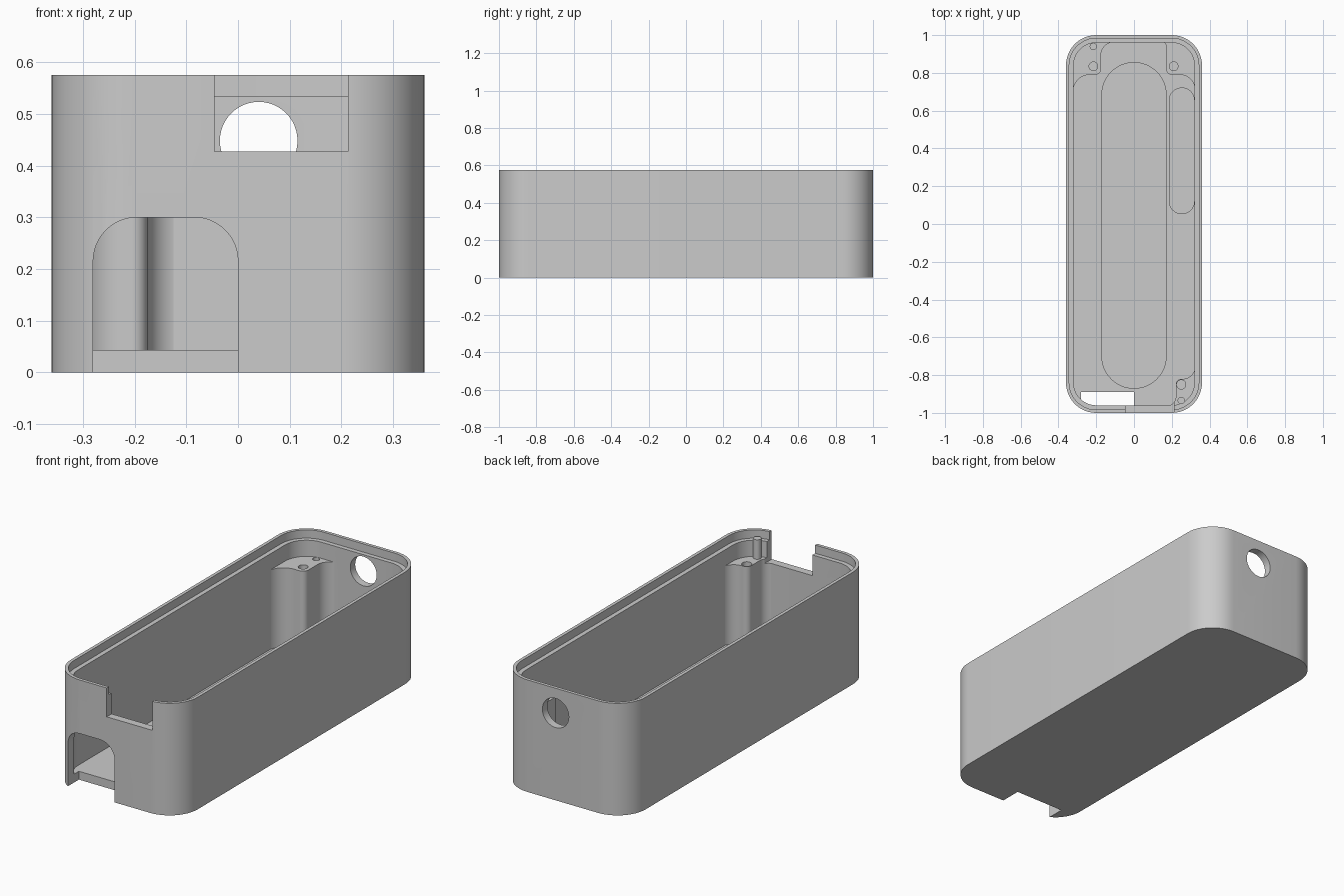
import bpy
import bmesh
from math import cos, sin, pi
from mathutils import Vector

cube = bpy.data.objects.get("Cube")
if cube:
    bpy.data.objects.remove(cube, do_unlink=True)

grey = bpy.data.materials.new("plain_grey")
grey.use_nodes = True
grey.diffuse_color = (0.6, 0.6, 0.6, 1)
grey.node_tree.nodes["Principled BSDF"].inputs["Base Color"].default_value = (0.6, 0.6, 0.6, 1)


def outline(corners, steps=12):
    """Right-angled outline; each corner is (u, v, fillet radius)."""
    points = []
    for i, (u, v, r) in enumerate(corners):
        p = Vector((u, v))
        if r == 0:
            points.append(p)
            continue
        to_prev = (Vector(corners[i - 1][:2]) - p).normalized()
        to_next = (Vector(corners[(i + 1) % len(corners)][:2]) - p).normalized()
        centre = p + (to_prev + to_next) * r
        for k in range(steps + 1):
            t = k / steps * pi / 2
            points.append(centre - (to_next * cos(t) + to_prev * sin(t)) * r)
    return points


def rect(u0, v0, u1, v1, r=0.0):
    return [(u0, v0, r), (u1, v0, r), (u1, v1, r), (u0, v1, r)]


def disc(u, v, r):
    return rect(u - r, v - r, u + r, v + r, r)


def prism(name, corners, low, high, along_y=False):
    """Extrude an outline upwards, or from front to back."""
    bm = bmesh.new()

    def place(p, w):
        return (p.x, w, p.y) if along_y else (p.x, p.y, w)

    face = bm.faces.new([bm.verts.new(place(p, low)) for p in outline(corners)])
    extruded = bmesh.ops.extrude_face_region(bm, geom=[face])
    shift = Vector((0, high - low, 0)) if along_y else Vector((0, 0, high - low))
    moved = [g for g in extruded["geom"] if isinstance(g, bmesh.types.BMVert)]
    bmesh.ops.translate(bm, verts=moved, vec=shift)
    bmesh.ops.remove_doubles(bm, verts=bm.verts, dist=1e-5)
    bmesh.ops.recalc_face_normals(bm, faces=bm.faces)
    mesh = bpy.data.meshes.new(name)
    bm.to_mesh(mesh)
    bm.free()
    mesh.materials.append(grey)
    obj = bpy.data.objects.new(name, mesh)
    bpy.context.collection.objects.link(obj)
    return obj


def carve(obj, operation, *args, **kwargs):
    """Apply a boolean with a temporary prism."""
    cutter = prism("cutter", *args, **kwargs)
    mod = obj.modifiers.new("carve", "BOOLEAN")
    mod.operation = operation
    mod.solver = "EXACT"
    mod.object = cutter
    graph = bpy.context.evaluated_depsgraph_get()
    mesh = bpy.data.meshes.new_from_object(obj.evaluated_get(graph))
    obj.modifiers.clear()
    obj.data = mesh
    bpy.data.objects.remove(cutter, do_unlink=True)


def finish(obj):
    bpy.ops.object.select_all(action="DESELECT")
    obj.select_set(True)
    bpy.context.view_layer.objects.active = obj
    bpy.ops.object.shade_smooth_by_angle(angle=pi / 6)


HEIGHT, FLOOR, LEDGE = 0.575, 0.043, 0.533
notch = rect(-0.045, 0.427, 0.213, 0.7)

# Tray: rounded shell with a stepped rim
tray = prism("tray_shell", rect(-0.36, -1, 0.36, 1, 0.16), 0, HEIGHT)
carve(tray, "DIFFERENCE", rect(-0.32, -0.96, 0.32, 0.96, 0.12), FLOOR, 0.7)
carve(tray, "DIFFERENCE", rect(-0.343, -0.983, 0.343, 0.983, 0.143), LEDGE, 0.7)

# Shallow floor pockets
carve(tray, "DIFFERENCE", rect(-0.17, -0.87, 0.17, 0.855, 0.17), 0.025, 0.1)
carve(tray, "DIFFERENCE", rect(0.187, 0.055, 0.319, 0.72, 0.065), 0.025, 0.1)

# Front arch through wall and floor, front notch, round back port
carve(tray, "DIFFERENCE", rect(-0.28, -0.2, 0, 0.3, 0.085), -1.1, -0.89, along_y=True)
carve(tray, "DIFFERENCE", notch, -1.1, -0.93, along_y=True)
carve(tray, "DIFFERENCE", disc(0.04, 0.448, 0.075), 0.9, 1.1, along_y=True)
finish(tray)

# Corner screw posts blended into the walls
WALL_X, WALL_Y = 0.323, 0.963


def post(name, side, end, tip, inner_x, inner_y, radii, reach, top, holes):
    x, y = side * WALL_X, end * WALL_Y
    corners = [
        (side * 0.36, tip, 0), (x, tip, 0),
        (x, inner_y, radii[0]), (inner_x, inner_y, radii[1]), (inner_x, y, radii[2]),
        (reach, y, 0), (reach, end, 0), (side * 0.36, end, 0),
    ]
    obj = prism(name, corners, 0.03, top)
    carve(obj, "INTERSECT", rect(-0.34, -0.98, 0.34, 0.98, 0.14), 0, 0.6)
    for u, v, r in holes:
        carve(obj, "DIFFERENCE", disc(u, v, r), 0.2, 0.6)
    return obj


back_right = post("back_right_post", -1, 1, 0.6, -0.175, 0.79, (0.09, 0.03, 0.07),
                  -0.05, 0.45, [(-0.215, 0.835, 0.023), (-0.215, 0.94, 0.017)])
back_left = post("back_left_post", 1, 1, 0.6, 0.17, 0.79, (0.08, 0.03, 0.02),
                 0.13, 0.425, [(0.21, 0.835, 0.023)])
front_left = post("front_left_post", 1, -1, -0.65, 0.222, -0.82, (0.065, 0.03, 0.05),
                  0.12, 0.45, [(0.25, -0.85, 0.024)])
carve(front_left, "DIFFERENCE", notch, -1.1, -0.93, along_y=True)

# Locating pin on the front post
pin = prism("locating_pin", disc(0.25, -0.935, 0.019), 0.44, 0.55)

for part in (back_right, back_left, front_left, pin):
    finish(part)
